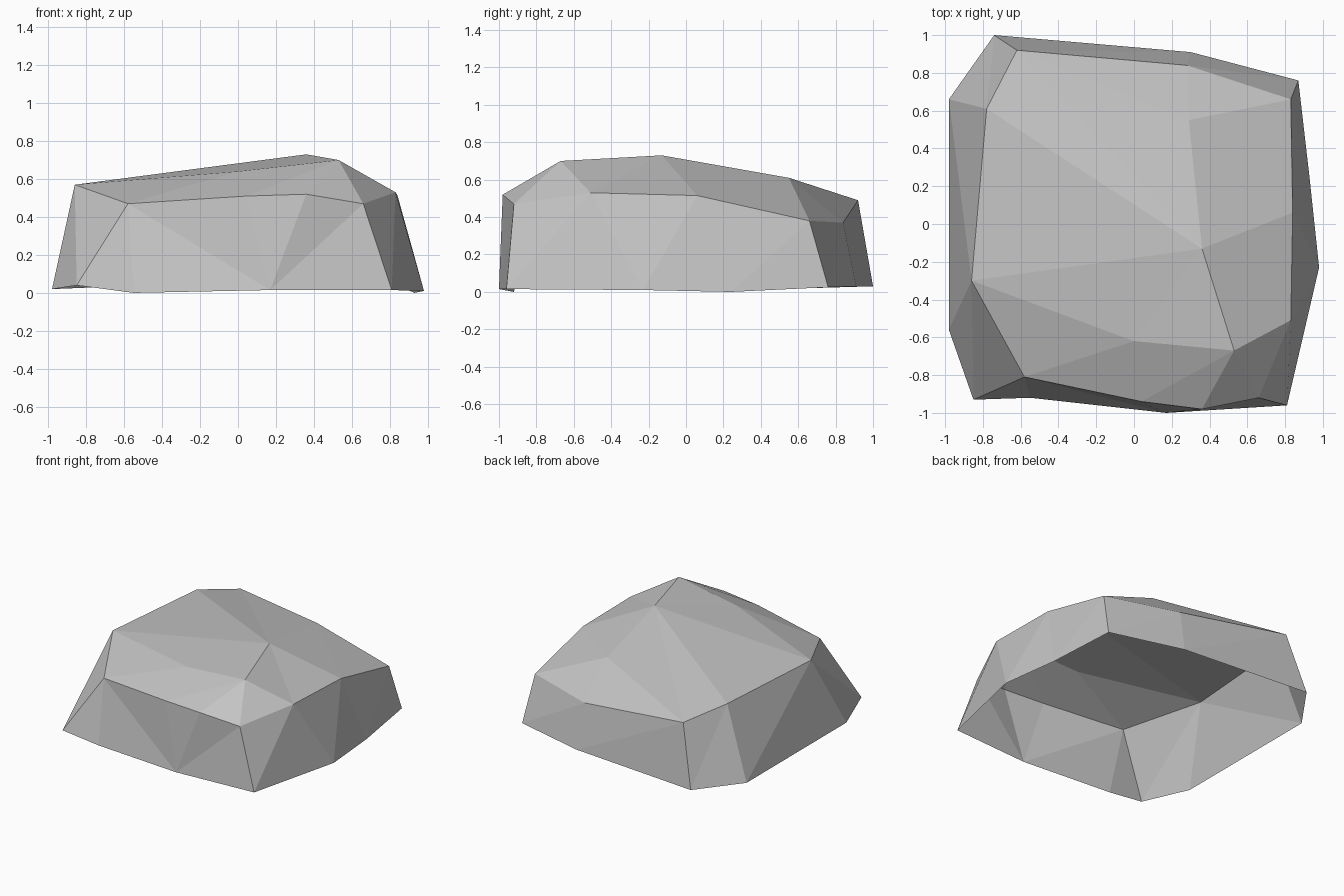
import bpy
import bmesh

# Remove the default cube only
default_cube = bpy.data.objects.get("Cube")
if default_cube:
    bpy.data.objects.remove(default_cube, do_unlink=True)

# Stone colour
stone = bpy.data.materials.new("stone_grey")
stone.use_nodes = True
stone.diffuse_color = (0.55, 0.55, 0.55, 1)
stone.node_tree.nodes["Principled BSDF"].inputs["Base Color"].default_value = stone.diffuse_color

# Outlines of the rock, counterclockwise from the front corner at -x
ground_outline = [
    (-.85, -.93, .04), (-.55, -.92, 0), (.17, -1, .015), (.81, -.96, .015),
    (.98, -.23, .01), (.93, .24, 0), (.87, .76, .025), (.3, .91, .03),
    (-.74, 1, .03), (-.98, .66, .02), (-.98, -.56, .02)]
shoulder_outline = [
    (-.58, -.81, .47), (.04, -.94, .51), (.36, -.98, .52), (.66, -.92, .47),
    (.83, -.51, .53), (.84, .06, .515), (.83, .66, .38), (.28, .84, .37),
    (-.62, .92, .49), (-.78, .61, .56), (-.86, -.3, .57)]
crest_points = [(0, -.62, .64), (.53, -.67, .7), (.36, -.13, .73), (.29, .55, .61)]

bm = bmesh.new()


def add_points(points):
    return [bm.verts.new(p) for p in points]


def zip_loops(lower, upper, steps):
    """Join two closed loops with triangles; each step advances one of them."""
    i = j = 0
    for step in steps:
        low, up = lower[i % len(lower)], upper[j % len(upper)]
        if step == "l":
            i += 1
            tip = lower[i % len(lower)]
        else:
            j += 1
            tip = upper[j % len(upper)]
        bm.faces.new((low, tip, up))


ground = add_points(ground_outline)
shoulder = add_points(shoulder_outline)
crest = add_points(crest_points)
front, side, peak, back = crest

# Steep flanks, open underneath
zip_loops(ground, shoulder, "lluu" + "ul" * 8 + "lu")

# Sloping cap: the crest loop runs out to the back point and returns by the peak
zip_loops(shoulder, [front, side, peak, back, peak], "lulllululllullul")
bm.faces.new((front, side, peak))

# Flat-shaded rock shell
mesh = bpy.data.meshes.new("rock_shell")
bm.to_mesh(mesh)
bm.free()
mesh.materials.append(stone)
rock = bpy.data.objects.new("rock_shell", mesh)
bpy.context.collection.objects.link(rock)
